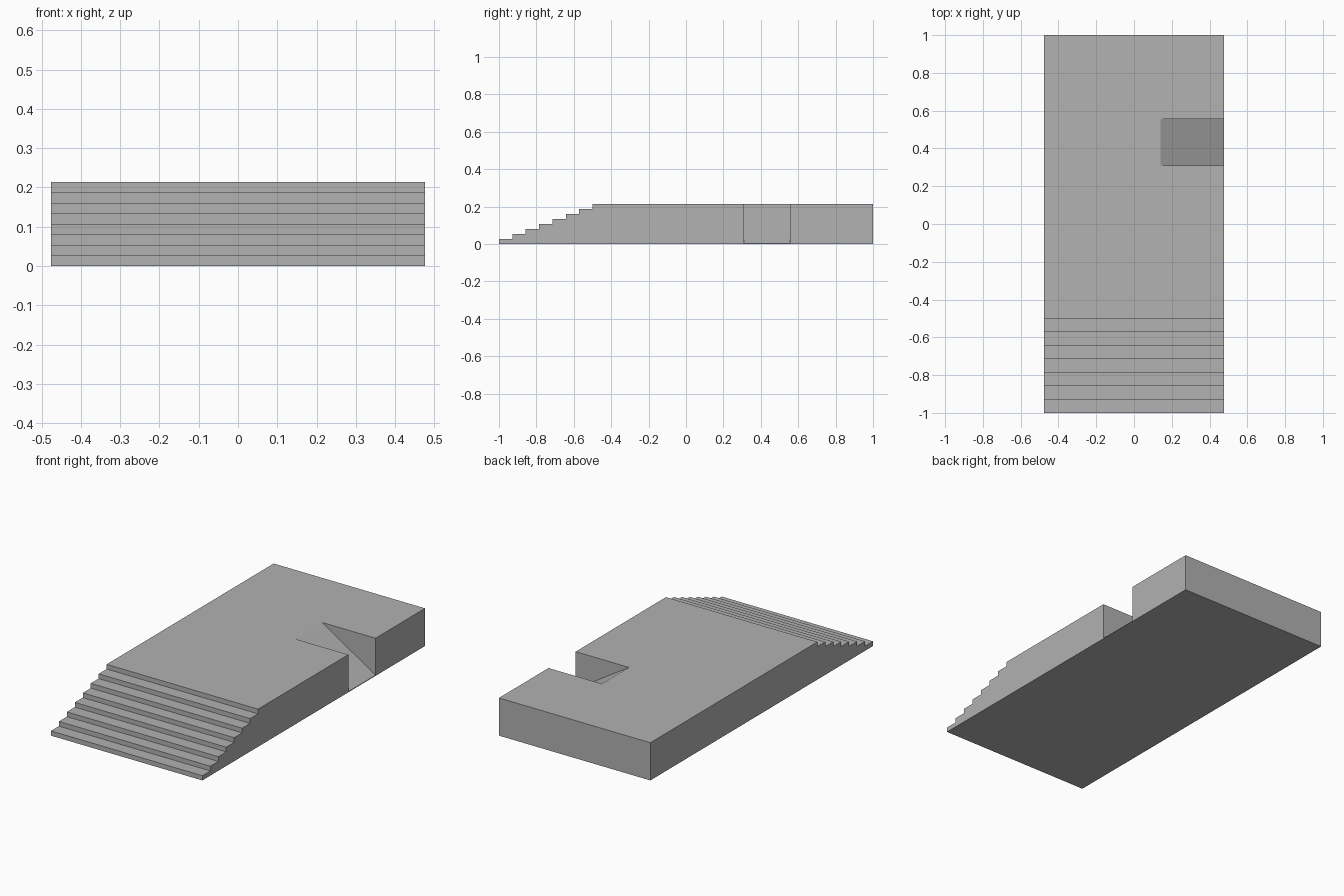
import bpy, bmesh
from mathutils import Vector

if "Cube" in bpy.data.objects:
    bpy.data.objects.remove(bpy.data.objects["Cube"])

HALF_W, TOP, STEPS = 0.476, 0.2143, 8
RISE, TREAD = TOP / STEPS, 0.5 / (STEPS - 1)

grey = bpy.data.materials.new("concrete grey")
grey.diffuse_color = (0.445, 0.445, 0.445, 1)
grey.use_nodes = True
grey.node_tree.nodes["Principled BSDF"].inputs["Base Color"].default_value = grey.diffuse_color


def prism(name, points, offset):
    """Solid made by pushing a flat outline along an offset."""
    bm = bmesh.new()
    face = bm.faces.new([bm.verts.new(p) for p in points])
    out = bmesh.ops.extrude_face_region(bm, geom=[face])
    moved = [v for v in out["geom"] if isinstance(v, bmesh.types.BMVert)]
    bmesh.ops.translate(bm, verts=moved, vec=Vector(offset))
    bmesh.ops.recalc_face_normals(bm, faces=bm.faces)
    mesh = bpy.data.meshes.new(name)
    bm.to_mesh(mesh)
    bm.free()
    mesh.materials.append(grey)
    obj = bpy.data.objects.new(name, mesh)
    bpy.context.collection.objects.link(obj)
    return obj


# Platform with a flight of steps along its front
outline = [(-HALF_W, 1, 0), (-HALF_W, -1, 0)]
for i in range(STEPS):
    y = -1 + i * TREAD
    if i:
        outline.append((-HALF_W, y, i * RISE))
    outline.append((-HALF_W, y, (i + 1) * RISE))
outline.append((-HALF_W, 1, TOP))
platform = prism("stepped_platform", outline, (2 * HALF_W, 0, 0))

# Ramp cut into the right side, sloping down to the outer edge
ramp_in, ramp_low = 0.14, 0.004
y0, y1 = 0.311, 0.555
slope = (TOP - ramp_low) / (HALF_W - ramp_in)
high, outer = 0.3, 0.6
cutter = prism("ramp_cutter", [
    (ramp_in - (high - TOP) / slope, y0, high),
    (outer, y0, TOP - (outer - ramp_in) * slope),
    (outer, y0, high)], (0, y1 - y0, 0))
cutter.hide_render = True

cut = platform.modifiers.new("ramp_cut", "BOOLEAN")
cut.operation = "DIFFERENCE"
cut.solver = "EXACT"
cut.object = cutter
bpy.context.view_layer.objects.active = platform
bpy.ops.object.modifier_apply(modifier=cut.name)
bpy.data.objects.remove(cutter)
